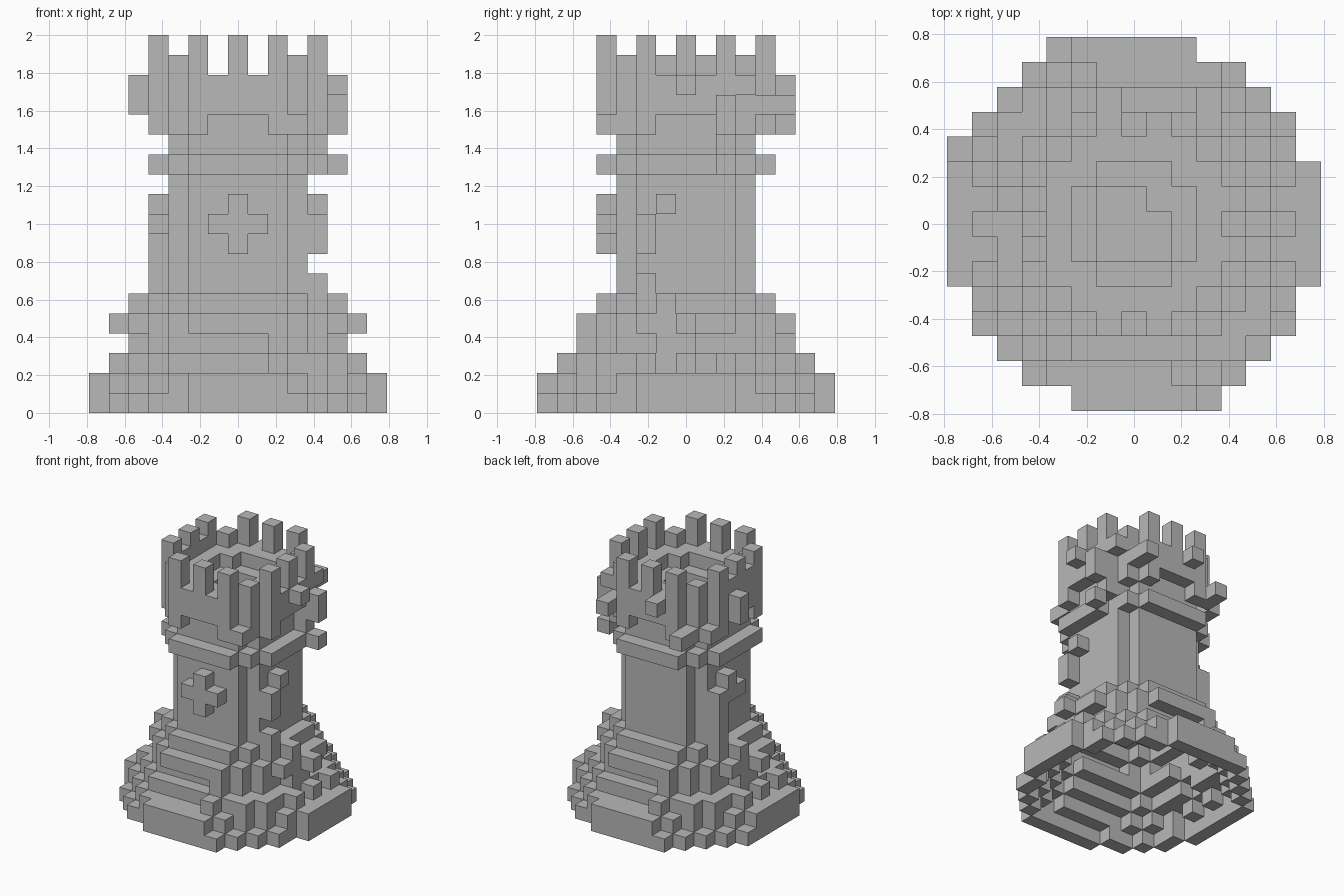
import bpy
import bmesh
from mathutils import Vector

cube = bpy.data.objects.get("Cube")
if cube:
    bpy.data.objects.remove(cube, do_unlink=True)

UNIT = 2 / 19          # edge of one block
SIDES = [Vector(d) for d in ((1, 0, 0), (-1, 0, 0), (0, 1, 0), (0, -1, 0), (0, 0, 1), (0, 0, -1))]

stone = bpy.data.materials.new("grey stone")
stone.use_nodes = True
stone.diffuse_color = (0.48, 0.48, 0.48, 1)
stone.node_tree.nodes["Principled BSDF"].inputs["Base Color"].default_value = (0.48, 0.48, 0.48, 1)


def disc(reach, cut, *layers):
    """Octagonal slab of blocks: reach along the axes, cut across the diagonals."""
    span = range(-reach, reach + 1)
    return {(x, y, z) for x in span for y in span for z in layers if abs(x) + abs(y) <= cut}


def column(x, y, low, high):
    return {(x, y, z) for z in range(low, high + 1)}


# wide plinth with a toothed rim
plinth = disc(7, 10, 0) | disc(7, 9, 1)
plinth -= {(x, y, 0) for x, y in ((7, 3), (7, -3), (-7, -3), (3, 7), (-3, -7))}

# stepped foot, with an undercut below its wide ledge
foot = disc(5, 8, 2) | disc(4, 7, 3) | disc(5, 7, 4) | disc(4, 6, 5)

# single blocks around the foot, repeated half a turn round
for turn in (-1, 1):
    for x, y, z in ((2, -6, 2), (4, -5, 2), (5, -4, 2), (6, -2, 2), (6, 0, 2), (6, 2, 2),
                    (2, -5, 3), (5, -1, 3), (5, 0, 3), (6, 0, 4), (5, -1, 5), (4, -2, 6)):
        foot.add((x * turn, y * turn, z))

# shaft, its chipped side stones and the band under the crown
shaft = disc(3, 5, *range(6, 14))
stones = column(4, -2, 8, 9) | column(4, -1, 10, 10)
stones |= column(-4, 2, 7, 9) | column(-4, 1, 9, 10) | column(-4, 0, 9, 9)
band = disc(4, 6, 12) - {(4, 2, 12)} | {(5, 2, 12)}

# raised cross on the front
cross = column(0, -4, 8, 10) | {(-1, -4, 9), (1, -4, 9)}

# crown: flared wall around a sunken, stepped floor
crown = disc(4, 6, 14, 15, 16) - disc(2, 3, 16) - disc(1, 2, 15) | {(1, 1, 15)}
for i in (-1, 0, 1):
    for side in (-4, 4):
        crown -= {(i, side, 14), (side, i, 14)}
crown |= {(-4, y, 17) for y in (-1, 1)}
for x in (-3, 3):
    for y in (-3, 3):
        crown |= column(x, y, 17, 17)
for i in (-2, 0, 2):
    for side in (-4, 4):
        crown |= column(i, side, 17, 18) | column(side, i, 17, 18)

# loose stones sticking out of the crown
knobs = column(5, 0, 16, 16) | column(5, 2, 14, 15) | column(-5, 1, 15, 16)
knobs |= {(-1, 5, 16), (3, 5, 15), (3, 4, 15), (-3, 5, 14), (-3, 4, 14),
          (-4, 3, 14), (4, 2, 13), (3, -4, 14), (4, 3, 16)}

parts = {"plinth": plinth, "stepped_foot": foot, "shaft": shaft, "side_stones": stones,
         "band": band, "front_cross": cross, "crown": crown, "crown_stones": knobs}
solid = set().union(*parts.values())


def step(cell, d):
    return tuple(int(a + b) for a, b in zip(cell, d))


# hollow the tower, leaving a shell that is open underneath
shell = {c for c in solid if any(step(c, d) not in solid for d in SIDES[:5])}


def build(name, cells):
    bm = bmesh.new()
    for cell in cells & shell:
        centre = Vector(cell) + Vector((0, 0, 0.5))
        for d in SIDES:
            if step(cell, d) in shell:
                continue
            u = Vector((d.y, d.z, d.x))
            v = d.cross(u)
            corners = [centre + (d + a * u + b * v) / 2
                       for a, b in ((-1, -1), (1, -1), (1, 1), (-1, 1))]
            bm.faces.new([bm.verts.new(p * UNIT) for p in corners])
    bmesh.ops.remove_doubles(bm, verts=bm.verts, dist=UNIT / 100)
    mesh = bpy.data.meshes.new(name)
    bm.to_mesh(mesh)
    bm.free()
    mesh.materials.append(stone)
    bpy.context.scene.collection.objects.link(bpy.data.objects.new(name, mesh))


used = set()
for name, cells in parts.items():
    build(name, cells - used)
    used |= cells
